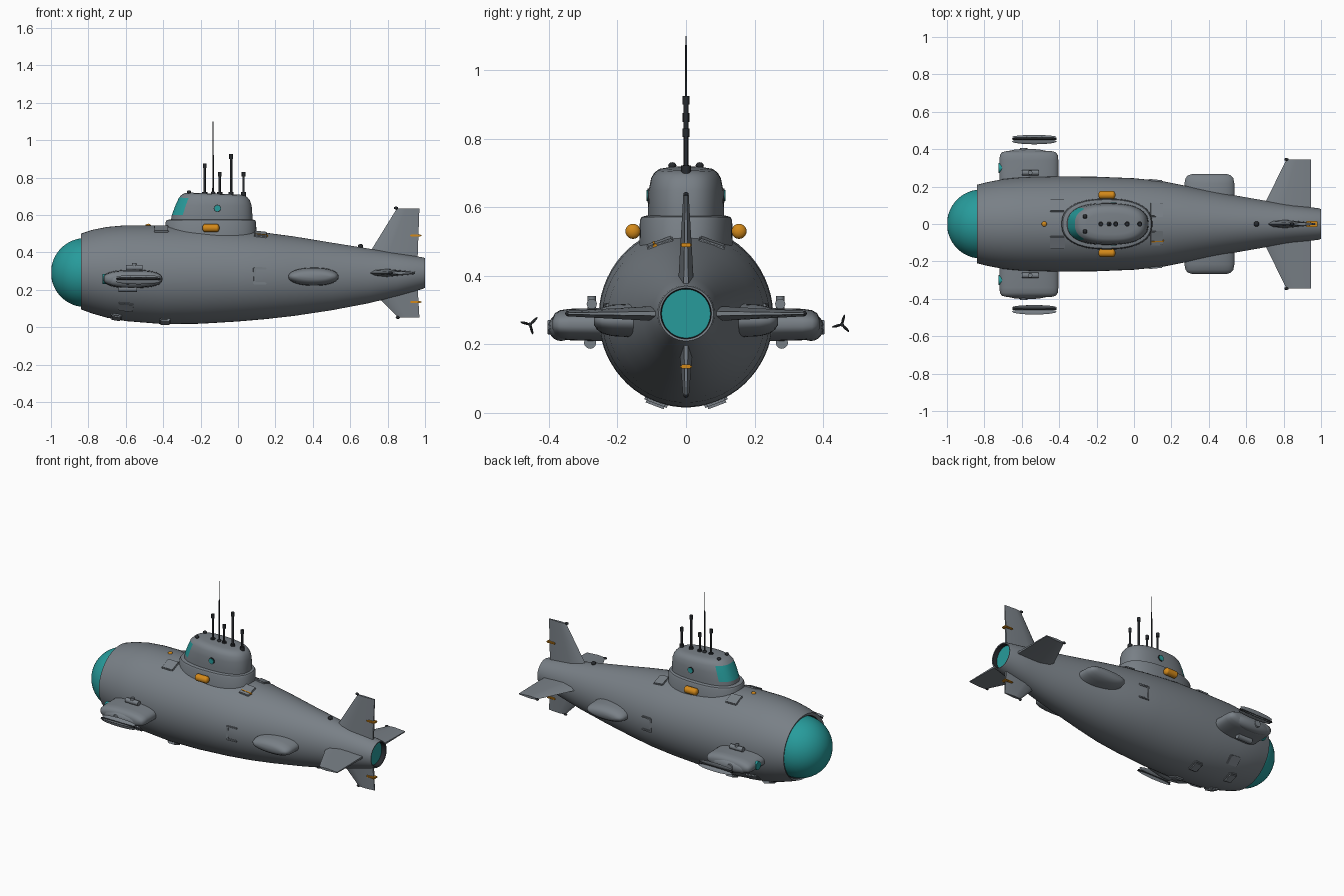
import bpy, bmesh, math
from mathutils import Vector, Matrix

if "Cube" in bpy.data.objects:
    bpy.data.objects.remove(bpy.data.objects["Cube"])


def material(name, rgb):
    m = bpy.data.materials.new(name)
    m.use_nodes = True
    m.diffuse_color = (*rgb, 1)
    m.node_tree.nodes["Principled BSDF"].inputs["Base Color"].default_value = (*rgb, 1)
    return m


GREY = material("hull grey", (0.19, 0.215, 0.24))
TEAL = material("teal glass", (0.02, 0.33, 0.33))
ORANGE = material("orange", (0.65, 0.25, 0.01))
DARK = material("dark metal", (0.02, 0.023, 0.027))


def finish(bm, name, mats, angle=40):
    bmesh.ops.recalc_face_normals(bm, faces=bm.faces)
    me = bpy.data.meshes.new(name)
    bm.to_mesh(me)
    bm.free()
    ob = bpy.data.objects.new(name, me)
    bpy.context.collection.objects.link(ob)
    for m in mats:
        me.materials.append(m)
    bpy.ops.object.select_all(action="DESELECT")
    ob.select_set(True)
    bpy.context.view_layer.objects.active = ob
    bpy.ops.object.shade_smooth_by_angle(angle=math.radians(angle))
    return ob


def loft(bm, rings, caps=(True, True)):
    rows = [[bm.verts.new(p) for p in r] for r in rings]
    n = len(rows[0])
    quads = [[bm.faces.new((a[i], a[(i + 1) % n], b[(i + 1) % n], b[i])) for i in range(n)]
             for a, b in zip(rows, rows[1:])]
    for row, cap in zip((rows[0], rows[-1]), caps):
        if cap:
            bm.faces.new(row)
    return quads


def oval(a, b, n=48, p=2.0):
    pts = []
    for i in range(n):
        t = 2 * math.pi * (i + 0.5) / n
        c, s = math.cos(t), math.sin(t)
        pts.append((math.copysign(abs(c) ** (2 / p), c) * a, math.copysign(abs(s) ** (2 / p), s) * b))
    return pts


def ball(name, loc, size, mat, seg=20):
    bm = bmesh.new()
    bmesh.ops.create_uvsphere(bm, u_segments=seg, v_segments=seg // 2, radius=1,
                              matrix=Matrix.LocRotScale(loc, None, size))
    return finish(bm, name, [mat])


def rod(name, a, b, r, mat, r2=None, seg=12):
    a, b = Vector(a), Vector(b)
    bm = bmesh.new()
    bmesh.ops.create_cone(bm, cap_ends=True, segments=seg, radius1=r, radius2=r if r2 is None else r2,
                          depth=(b - a).length,
                          matrix=Matrix.Translation((a + b) / 2) @ (b - a).to_track_quat("Z", "Y").to_matrix().to_4x4())
    return finish(bm, name, [mat])


def box(name, matrix, size, mat, bevel=0.0):
    bm = bmesh.new()
    bmesh.ops.create_cube(bm, size=1, matrix=matrix @ Matrix.Diagonal((*size, 1)))
    if bevel:
        bmesh.ops.bevel(bm, geom=bm.edges[:], offset=bevel, segments=2, affect="EDGES")
    return finish(bm, name, [mat])


# Hull stations: x, bottom z, top z, half width
STATIONS = [(-0.84, 0.095, 0.5, 0.21), (-0.78, 0.073, 0.52, 0.225), (-0.7, 0.05, 0.536, 0.24),
            (-0.6, 0.032, 0.545, 0.25), (-0.4, 0.016, 0.545, 0.255), (-0.2, 0.018, 0.54, 0.253),
            (0, 0.03, 0.522, 0.245), (0.15, 0.043, 0.505, 0.23), (0.3, 0.06, 0.485, 0.2),
            (0.5, 0.09, 0.452, 0.16), (0.7, 0.128, 0.42, 0.125), (0.85, 0.165, 0.395, 0.1),
            (0.99, 0.205, 0.373, 0.084)]


def station(x):
    for s, t in zip(STATIONS, STATIONS[1:]):
        if x <= t[0]:
            f = (x - s[0]) / (t[0] - s[0])
            return [u + (v - u) * f for u, v in zip(s, t)]
    return STATIONS[-1]


def on_hull(x, deg):
    """Point on the hull; 0 degrees is the left side, 90 is the top."""
    _, lo, hi, w = station(x)
    t = math.radians(deg)
    return Vector((x, w * math.cos(t), (lo + hi) / 2 + (hi - lo) / 2 * math.sin(t)))


def hull_frame(x, deg):
    du = (on_hull(x + 0.02, deg) - on_hull(x - 0.02, deg)).normalized()
    n = du.cross(on_hull(x, deg + 1) - on_hull(x, deg - 1)).normalized()
    m = Matrix((du, n.cross(du), n)).transposed().to_4x4()
    return Matrix.Translation(on_hull(x, deg)) @ m


def ring(x, r, z=0.29):
    return [(x, a, z + b) for a, b in oval(r, r, 64)]


# Hull with open nose socket and recessed tail ring
bm = bmesh.new()
rings = [ring(-0.8, 0.18), ring(-0.83, 0.192)]
rings += [[(s[0], a, (s[1] + s[2]) / 2 + b) for a, b in oval(s[3], (s[2] - s[1]) / 2, 64)] for s in STATIONS]
rings += [ring(0.999, 0.08), ring(0.998, 0.074), ring(0.96, 0.07)]
quads = loft(bm, rings, (False, False))
for f in quads[0] + quads[-1]:
    f.material_index = 1
finish(bm, "hull", [GREY, DARK], 35)
rod("tail_lens", (0.955, 0, 0.29), (0.97, 0, 0.29), 0.0715, TEAL, seg=48)

# Nose dome
bm = bmesh.new()
prof = [math.radians(90 - 7.5 * i) for i in range(12)]
loft(bm, [ring(-0.81, 0.185, 0.292)] + [ring(-0.815 - 0.185 * math.cos(t), 0.185 * math.sin(t), 0.292)
                                      for t in prof])
finish(bm, "nose_dome", [TEAL], 60)

# Sail plinth
bm = bmesh.new()
loft(bm, [[(-0.145 + a, b, z) for a, b in oval(l, w, 64, 2.4)] for z, l, w in
          ((0.46, 0.245, 0.137), (0.562, 0.242, 0.135), (0.572, 0.236, 0.13), (0.576, 0.22, 0.115))])
finish(bm, "sail_plinth", [GREY])

# Sail with wraparound windscreen: z, front x, rear x, half width
bm = bmesh.new()
levels = [(0.55, -0.362, 0.078, 0.112), (0.6, -0.354, 0.077, 0.111), (0.65, -0.335, 0.073, 0.109),
          (0.685, -0.316, 0.064, 0.102), (0.7, -0.302, 0.052, 0.093), (0.71, -0.285, 0.036, 0.08),
          (0.714, -0.255, 0.01, 0.055)]
rings = [[((f + r) / 2 + a, b, z - 0.04 * (a if z > 0.65 else 0)) for a, b in oval((r - f) / 2, w, 64, 2.5)]
         for z, f, r, w in levels]
quads = loft(bm, rings)
glass = [q for row in quads[1:3] for q in row[23:40]]
for f in glass:
    f.material_index = 1
rim = bmesh.ops.inset_region(bm, faces=glass, thickness=0.006, depth=-0.004)["faces"]
for f in rim:
    f.material_index = 2
finish(bm, "sail", [GREY, TEAL, DARK])

# Masts and antenna on the sail roof: x, top z, radius
for x, top, r in ((-0.178, 0.875, 0.006), (-0.098, 0.83, 0.006), (-0.037, 0.925, 0.007), (0.03, 0.83, 0.006)):
    rod("mast_base", (x, 0, 0.69), (x, 0, 0.722), 0.014, DARK)
    rod("mast", (x, 0, 0.7), (x, 0, top), r, DARK)
    rod("mast_head", (x, 0, top - 0.025), (x, 0, top), 0.01, DARK)
rod("antenna", (-0.133, 0, 0.7), (-0.133, 0, 1.1), 0.005, DARK, 0.002)
ball("antenna_base", (-0.133, 0, 0.715), (0.012, 0.012, 0.012), DARK)

# Fins: root and tip as (x front, x rear, distance from axis), thickness each


def fin(name, direction, root, tip, t0, t1):
    d = Vector(direction)
    side = d.cross(Vector((1, 0, 0)))
    out = []
    for (x0, x1, h), t in ((root, t0), (tip, t1)):
        c = Vector((0, 0, 0.29)) + d * h
        out.append([c + Vector((x0 + (x1 - x0) * u, 0, 0)) + side * t * v for u, v in
                    ((0, 0), (0.12, 0.7), (0.4, 1), (1, 0.3), (1, -0.3), (0.4, -1), (0.12, -0.7))])
    bm = bmesh.new()
    loft(bm, out)
    finish(bm, name, [GREY], 25)


fin("upper_fin", (0, 0, 1), (0.68, 0.96, 0.07), (0.85, 0.97, 0.345), 0.024, 0.008)
fin("lower_fin", (0, 0, -1), (0.69, 0.96, 0.07), (0.855, 0.97, 0.238), 0.022, 0.009)
for s in (1, -1):
    fin("tail_plane", (0, s, 0), (0.68, 0.945, 0.07), (0.815, 0.945, 0.345), 0.023, 0.008)
    ball("plane_tip_light", (0.815, s * 0.345, 0.29), (0.012, 0.008, 0.008), DARK, 12)
ball("fin_tip_light", (0.845, 0, 0.637), (0.012, 0.008, 0.008), DARK, 12)
ball("lower_fin_tip_light", (0.855, 0, 0.052), (0.012, 0.008, 0.008), DARK, 12)
for z in (0.49, 0.135):
    box("fin_marker", Matrix.Translation((0.95, 0, z)), (0.06, 0.034, 0.012), ORANGE, 0.004)


def wing_pod(name, x, z, s, rows, p):
    bm = bmesh.new()
    loft(bm, [[(x + a, s * y, z + b) for a, b in oval(l, h, 40, p)] for y, l, h in rows])
    finish(bm, name, [GREY], 50)


for s in (1, -1):
    # Forward thruster pods with side capsules and lamps
    wing_pod("thruster_pod", -0.562, 0.258, s, ((0.2, 0.158, 0.05), (0.34, 0.158, 0.046), (0.368, 0.155, 0.042),
                                                (0.383, 0.145, 0.033), (0.39, 0.12, 0.018)), 2.6)
    ball("pod_capsule", (-0.57, s * 0.365, 0.25), (0.14, 0.037, 0.04), GREY, 24)
    rod("pod_boss", (-0.59, s * 0.36, 0.25), (-0.59, s * 0.405, 0.25), 0.028, GREY, 0.02, 20)
    rod("pod_lamp", (-0.7, s * 0.3, 0.258), (-0.724, s * 0.3, 0.258), 0.026, TEAL, seg=20)
    rod("pod_nozzle", (-0.64, s * 0.28, 0.205), (-0.54, s * 0.28, 0.205), 0.018, GREY)
    rod("pod_fitting", (-0.6, s * 0.275, 0.318), (-0.51, s * 0.275, 0.318), 0.015, GREY)
    rod("pod_fitting_post", (-0.555, s * 0.275, 0.28), (-0.555, s * 0.275, 0.342), 0.012, GREY)
    # Long three-bladed rotors standing off the pods
    rod("rotor_hub", (-0.65, s * 0.455, 0.258), (-0.415, s * 0.455, 0.258), 0.006, DARK)
    for k in range(3):
        bm = bmesh.new()
        m = Matrix.Translation((-0.533, s * 0.455, 0.258)) @ Matrix.Rotation(math.radians(75 + 120 * k) * s, 4, "X")
        bmesh.ops.create_uvsphere(bm, u_segments=16, v_segments=8, radius=1, matrix=m
                                  @ Matrix.LocRotScale((0, 0.014, 0), None, (0.12, 0.016, 0.004)))
        finish(bm, "rotor_blade", [GREY])
    # Rear fairings
    wing_pod("rear_fairing", 0.403, 0.27, s, ((0.14, 0.135, 0.05), (0.215, 0.134, 0.046), (0.245, 0.128, 0.038),
                                              (0.26, 0.115, 0.027), (0.268, 0.09, 0.014)), 2.2)
    # Orange lamps and portholes beside the sail
    rod("sail_lamp", (-0.175, s * 0.155, 0.53), (-0.115, s * 0.155, 0.53), 0.022, ORANGE, seg=20)
    for x in (-0.175, -0.115):
        ball("sail_lamp_end", (x, s * 0.155, 0.53), (0.016, 0.022, 0.022), ORANGE)
    rod("porthole_frame", (-0.11, s * 0.1, 0.635), (-0.11, s * 0.1125, 0.635), 0.02, DARK, seg=20)
    rod("porthole", (-0.11, s * 0.1, 0.635), (-0.11, s * 0.115, 0.635), 0.016, TEAL, seg=20)
    ball("roof_light", (-0.262, s * 0.04, 0.722), (0.012, 0.012, 0.01), DARK, 12)
    # Deck hatches, side hatches and keel pads
    for x, deg, l, w in ((-0.41, 67, 0.08, 0.075), (0.12, 71, 0.07, 0.08), (-0.6, -45, 0.08, 0.06)):
        box("hatch", hull_frame(x, 90 - s * (90 - deg)), (l, w, 0.012), GREY, 0.004)
    for x in (-0.65, -0.39):
        box("keel_pad", hull_frame(x, -90 + s * 20), (0.06, 0.07, 0.024), GREY, 0.007)
    # Side boarding bracket
    frame = hull_frame(0.118, 0 if s > 0 else 180)
    for dx, dz, l, h in ((-0.03, 0, 0.014, 0.09), (0, 0.04, 0.07, 0.012), (0, -0.04, 0.07, 0.012)):
        box("side_bracket", frame @ Matrix.Translation((dx, s * dz, 0.003)), (l, h, 0.014), GREY, 0.003)

# Small deck details
box("deck_marker", hull_frame(0.125, 113), (0.07, 0.012, 0.018), ORANGE, 0.003)
ball("bow_light", (-0.48, 0, 0.545), (0.014, 0.014, 0.008), ORANGE)
ball("aft_light", (0.655, 0, 0.432), (0.014, 0.014, 0.013), DARK)
